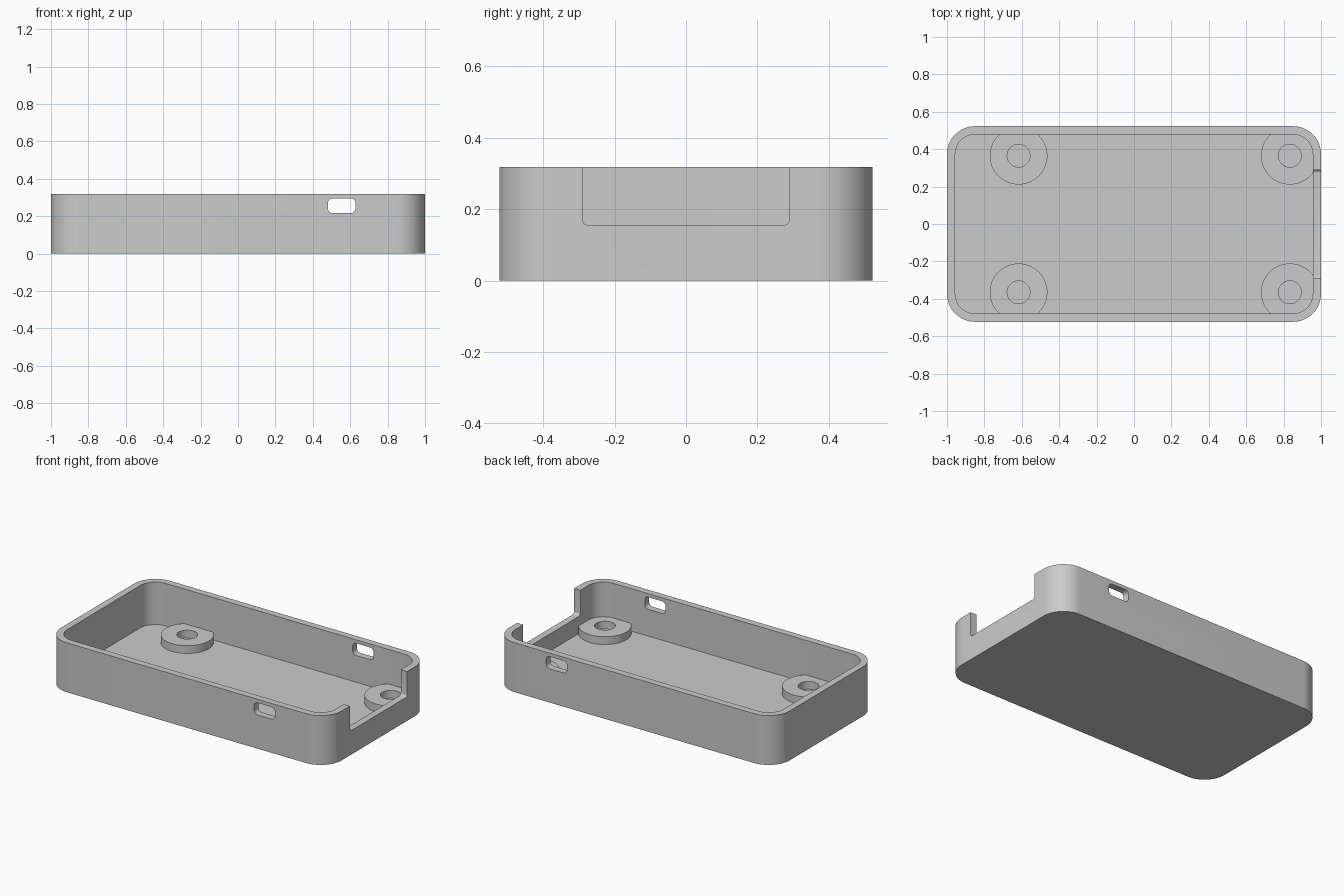
import bpy, bmesh, math
from mathutils import Matrix, Vector

cube = bpy.data.objects.get("Cube")
if cube:
    bpy.data.objects.remove(cube, do_unlink=True)

HX, HY, HEIGHT, CORNER = 1.0, 0.523, 0.318, 0.15
WALL, FLOOR, BOSS_TOP = 0.044, 0.045, 0.095

grey = bpy.data.materials.new("light grey plastic")
grey.use_nodes = True
colour = (0.6, 0.6, 0.6, 1)
grey.diffuse_color = colour
grey.node_tree.nodes["Principled BSDF"].inputs["Base Color"].default_value = colour


def make_object(name, bm):
    bmesh.ops.recalc_face_normals(bm, faces=bm.faces)
    mesh = bpy.data.meshes.new(name)
    bm.to_mesh(mesh)
    bm.free()
    mesh.materials.append(grey)
    obj = bpy.data.objects.new(name, mesh)
    bpy.context.collection.objects.link(obj)
    return obj


def rounded_prism(name, half_a, half_b, radius, depth, matrix, steps=12):
    """Rounded rectangle in local xy, extruded along local z from 0 to depth."""
    bm = bmesh.new()
    ring = []
    for quarter, (sx, sy) in enumerate([(1, 1), (-1, 1), (-1, -1), (1, -1)]):
        for i in range(steps + 1):
            a = math.pi / 2 * (quarter + i / steps)
            ring.append(bm.verts.new((sx * (half_a - radius) + radius * math.cos(a),
                                      sy * (half_b - radius) + radius * math.sin(a), 0)))
    face = bm.faces.new(ring)
    extruded = bmesh.ops.extrude_face_region(bm, geom=[face])
    top = [v for v in extruded["geom"] if isinstance(v, bmesh.types.BMVert)]
    bmesh.ops.translate(bm, verts=top, vec=(0, 0, depth))
    bm.transform(matrix)
    return make_object(name, bm)


def cylinder(name, x, y, radius, low, high, sides=64):
    bm = bmesh.new()
    bmesh.ops.create_cone(bm, cap_ends=True, segments=sides, radius1=radius, radius2=radius,
                          depth=high - low, matrix=Matrix.Translation((x, y, (low + high) / 2)))
    return make_object(name, bm)


def boolean(target, tool, operation):
    mod = target.modifiers.new(operation.lower(), 'BOOLEAN')
    mod.operation, mod.solver, mod.object = operation, 'EXACT', tool
    bpy.context.view_layer.objects.active = target
    bpy.ops.object.modifier_apply(modifier=mod.name)
    bpy.data.objects.remove(tool, do_unlink=True)


def inner_prism(low, gap):
    return rounded_prism("inner_cutter", HX - WALL + gap, HY - WALL + gap, CORNER - WALL + gap,
                         HEIGHT, Matrix.Translation((0, 0, low)))


# Open tray with rounded corners
tray = rounded_prism("tray", HX, HY, CORNER, HEIGHT, Matrix.Identity(4))
boolean(tray, inner_prism(FLOOR, 0), 'DIFFERENCE')

# Small rounded port through both long walls
port = Matrix.Translation((0.555, 0.7, 0.256)) @ Matrix.Rotation(math.pi / 2, 4, 'X')
boolean(tray, rounded_prism("port_cutter", 0.074, 0.039, 0.025, 1.4, port, 6), 'DIFFERENCE')

# Wide notch in the end wall, open at the top
notch = Matrix.Translation((0.9, 0, 0.355)) @ Matrix.Rotation(math.pi / 2, 4, 'Y')
boolean(tray, rounded_prism("notch_cutter", 0.2, 0.29, 0.017, 0.2, notch, 6), 'DIFFERENCE')

# Four round mounting bosses, trimmed where they meet the walls
bosses = []
for x, end in ((-0.617, "right"), (0.833, "left")):
    for y, side in ((-0.365, "front"), (0.365, "back")):
        boss = cylinder(f"mounting_boss_{side}_{end}", x, y, 0.154, FLOOR - 0.01, BOSS_TOP)
        boolean(boss, cylinder("hole_cutter", x, y, 0.061, 0, 0.2, 48), 'DIFFERENCE')
        boolean(boss, inner_prism(0, 0.01), 'INTERSECT')
        bosses.append(boss)

# Smooth the curved walls and keep the edges crisp
bpy.ops.object.select_all(action='DESELECT')
for obj in [tray] + bosses:
    obj.select_set(True)
bpy.context.view_layer.objects.active = tray
bpy.ops.object.shade_smooth_by_angle(angle=math.radians(30))
